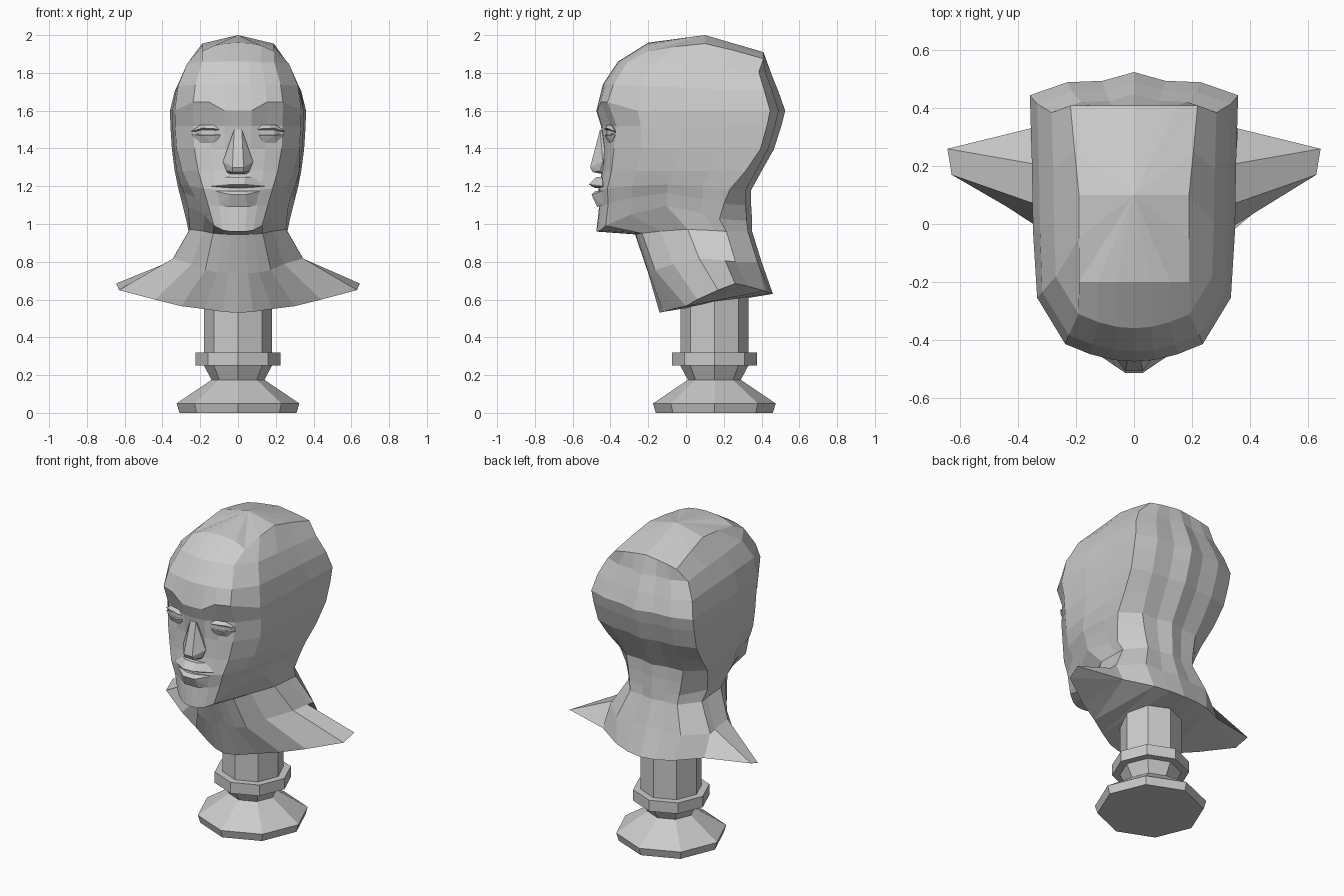
import bpy, bmesh, math

cube = bpy.data.objects.get("Cube")
if cube:
    bpy.data.objects.remove(cube)

grey = bpy.data.materials.new("plain grey")
grey.use_nodes = True
colour = (0.6, 0.6, 0.6, 1)
grey.diffuse_color = colour
grey.node_tree.nodes["Principled BSDF"].inputs["Base Color"].default_value = colour


def finish(name, bm):
    """Turn a bmesh into a flat shaded grey object."""
    bmesh.ops.recalc_face_normals(bm, faces=bm.faces)
    mesh = bpy.data.meshes.new(name)
    bm.to_mesh(mesh)
    bm.free()
    mesh.materials.append(grey)
    obj = bpy.data.objects.new(name, mesh)
    bpy.context.collection.objects.link(obj)
    return obj


def loft(name, rings, top=None):
    """Skin closed rings; the first is fanned to a top point or capped."""
    bm = bmesh.new()
    loops = [[bm.verts.new(p) for p in ring] for ring in rings]
    n = len(loops[0])
    for a, b in zip(loops, loops[1:]):
        for i in range(n):
            bm.faces.new((a[i], a[(i + 1) % n], b[(i + 1) % n], b[i]))
    if top:
        apex = bm.verts.new(top)
        for i in range(n):
            bm.faces.new((apex, loops[0][i], loops[0][(i + 1) % n]))
    else:
        bm.faces.new(loops[0])
    cap = bm.faces.new(loops[-1])
    bmesh.ops.triangulate(bm, faces=[cap])
    return finish(name, bm)


def hull(name, points, sides=(1, -1)):
    """Convex faceted lump from points, mirrored over x."""
    bm = bmesh.new()
    for s in sides:
        for x, y, z in points:
            bm.verts.new((s * x, y, z))
    bmesh.ops.remove_doubles(bm, verts=bm.verts, dist=0.0001)
    bmesh.ops.convex_hull(bm, input=bm.verts)
    loose = [v for v in bm.verts if not v.link_faces]
    bmesh.ops.delete(bm, geom=loose, context="VERTS")
    return finish(name, bm)


def mirrored(half):
    return half + [(-x, y, z) for x, y, z in reversed(half[1:-1])]


# Turned stand: eight sided, stepped profile
def octagon(radius, z):
    return [(radius * math.cos(i * math.pi / 4),
             0.15 + radius * math.sin(i * math.pi / 4), z) for i in range(8)]


stand = [(0.31, 0), (0.325, 0.05), (0.14, 0.175), (0.18, 0.25), (0.225, 0.25),
         (0.225, 0.32), (0.18, 0.32), (0.18, 0.66)]
loft("stand", [octagon(r, z) for r, z in stand])

# Half section from front to back: width share, depth share, lift share
section = [(0, 0, 0), (.2, .005, 0), (.42, .025, .05), (.66, .06, .25), (.93, .22, .7),
           (.97, .45, 1), (.98, .68, .5), (1, .92, .1), (.64, .965, 0),
           (.3, .97, 0), (0, 1, 0)]

# Head levels: front y, front z, back y, back z, half width,
# face taper, rounding of the back corner, lift of the side
brow = (-.475, 1.6, .525, 1.6, .36, 1, 0, 0)
eyes = (-.45, 1.52, .505, 1.52, .358, 1, 0, 0)
levels = [
    (-.36, 1.86, .45, 1.8, .285, 1.02, 0, 0),
    (-.44, 1.74, .49, 1.7, .335, 1.02, 0, 0),
    brow,
    eyes,
    (-.435, 1.4, .465, 1.395, .35, 1, 0, 0),
    (-.445, 1.28, .4, 1.28, .335, .95, .02, 0),
    (-.465, 1.18, .345, 1.18, .315, .88, .06, .03),
    (-.46, 1.09, .345, 1.1, .295, .82, .1, .07),
    (-.475, .96, .35, 1.02, .275, .7, .13, .11),
    (-.27, .945, .35, .96, .262, .76, .14, .02),
    (-.2, .74, .4, .8, .355, .74, .15, .05),
]


def ring(level):
    yf, zf, yb, zb, width, taper, rounding, lift = level
    half = []
    for i, (x, t, up) in enumerate(section):
        face = taper if i < 5 else 1
        depth = t - (rounding if i == 7 else 0)
        y = yf + depth * (yb - yf)
        z = zf + t * (zb - zf) + up * lift
        if level is eyes and i in (2, 3):
            y += 0.025  # eye sockets
        if level is brow and i in (2, 3):
            z += 0.045  # arched brows
        half.append((x * width * face, y, z))
    return mirrored(half)


# Square rim of the flattened crown
rim = [(0, -.2, 1.96), (.06, -.2, 1.957), (.125, -.2, 1.945), (.19, -.2, 1.915),
       (.19, -.05, 1.94), (.19, .1, 1.955), (.205, .25, 1.92), (.22, .41, 1.875),
       (.15, .41, 1.89), (.08, .41, 1.9), (0, .41, 1.91)]

# Flared collar hem with pointed shoulders
hem = [(0, -.14, .53), (.08, -.12, .535), (.18, -.07, .55), (.3, 0, .565),
       (.44, .06, .6), (.63, .17, .65), (.645, .26, .685), (.36, .33, .67),
       (.2, .42, .645), (.1, .45, .635), (0, .46, .63)]
loft("head_and_collar", [mirrored(rim)] + [ring(l) for l in levels] + [mirrored(hem)],
     (0, .1, 2))

# Nose
hull("nose", [(.02, -.455, 1.5), (.03, -.463, 1.38), (.03, -.508, 1.3), (.08, -.44, 1.33),
              (.06, -.455, 1.28), (.03, -.495, 1.275), (.05, -.42, 1.26), (.03, -.4, 1.45)])

# Lips, blended into the face above and below
hull("upper_lip", [(.03, -.515, 1.21), (.07, -.487, 1.2), (.14, -.44, 1.2),
                   (.04, -.475, 1.25), (.08, -.445, 1.25), (.1, -.42, 1.19), (0, -.48, 1.19)])
hull("lower_lip", [(.04, -.5, 1.155), (.12, -.44, 1.175), (.05, -.47, 1.09), (.03, -.48, 1.175),
                   (.1, -.44, 1.1), (.09, -.42, 1.14)])

# Eyes with narrow upper and lower lids
for side, s in (("left", 1), ("right", -1)):
    hull(side + "_eyeball", [(.085, -.415, 1.485), (.13, -.422, 1.498), (.19, -.41, 1.498),
                             (.24, -.37, 1.485), (.19, -.41, 1.47), (.13, -.422, 1.47),
                             (.16, -.36, 1.485)], (s,))
    hull(side + "_upper_lid", [(.07, -.425, 1.495), (.13, -.433, 1.505), (.19, -.42, 1.508),
                               (.25, -.375, 1.49), (.13, -.415, 1.525), (.2, -.395, 1.525),
                               (.16, -.37, 1.5)], (s,))
    hull(side + "_lower_lid", [(.08, -.425, 1.475), (.13, -.43, 1.468), (.19, -.418, 1.468),
                               (.25, -.372, 1.475), (.13, -.415, 1.43), (.2, -.395, 1.43),
                               (.16, -.37, 1.47)], (s,))
